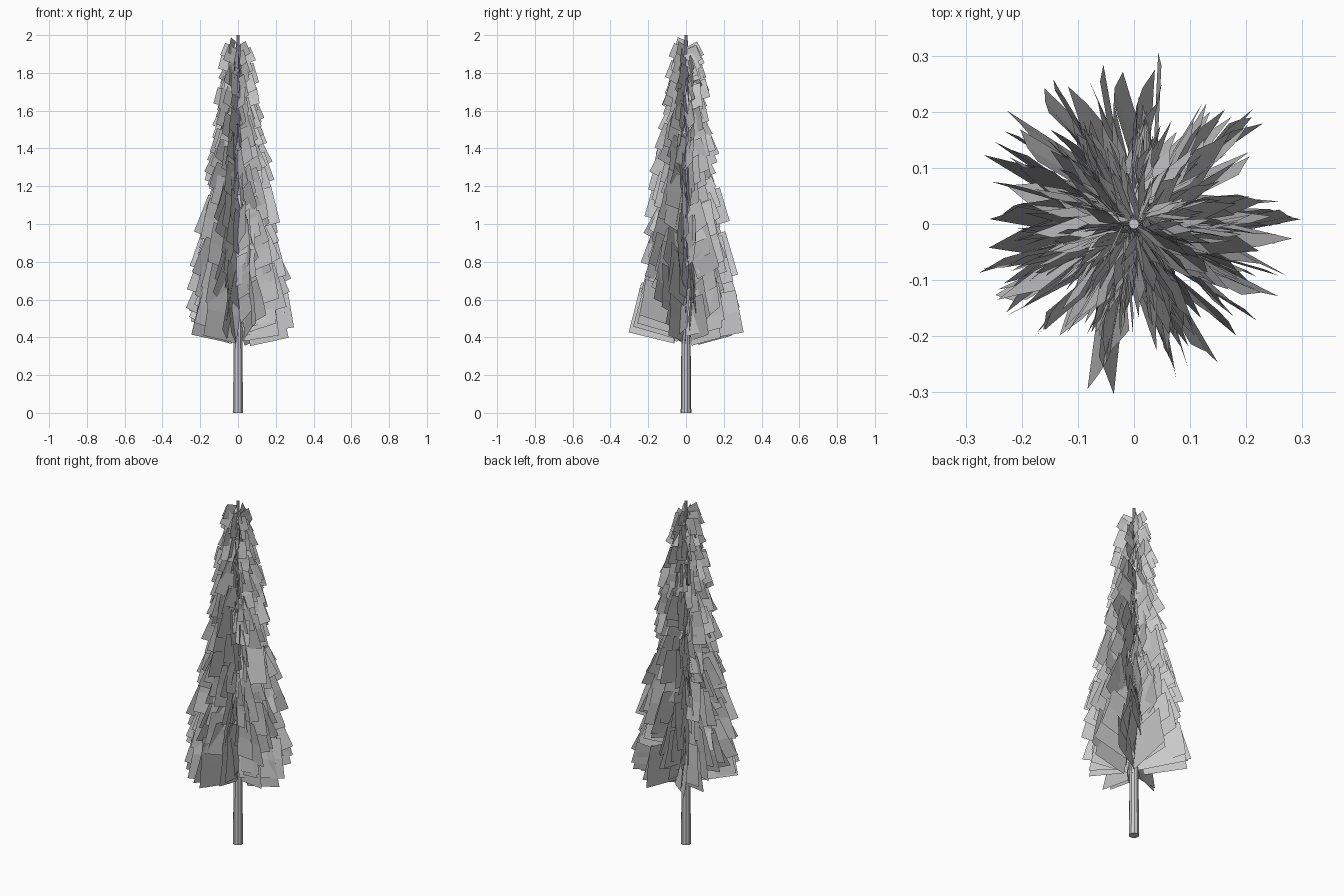
import bpy, bmesh, math, random
from mathutils import Vector

if "Cube" in bpy.data.objects:
    bpy.data.objects.remove(bpy.data.objects["Cube"])

random.seed(11)


def finish(bm, name):
    mesh = bpy.data.meshes.new(name)
    bm.to_mesh(mesh)
    bm.free()
    ob = bpy.data.objects.new(name, mesh)
    bpy.context.collection.objects.link(ob)
    return ob


# tapered trunk
bm = bmesh.new()
bmesh.ops.create_cone(bm, cap_ends=True, segments=10, radius1=0.028,
                      radius2=0.009, depth=2.0)
bmesh.ops.translate(bm, verts=bm.verts, vec=(0, 0, 1.0))
trunk = finish(bm, "trunk")
bpy.context.view_layer.objects.active = trunk
trunk.select_set(True)
bpy.ops.object.shade_smooth_by_angle()


def add_card(bm, angle, reach, z, length, tilt, lean, bend, shift):
    """Upright radial card: inner top corner by the trunk, outer low corner at (reach, z)."""
    out = Vector((math.cos(angle), math.sin(angle), 0))
    side = Vector((-out.y, out.x, 0))
    c, s = math.cos(tilt), math.sin(tilt)
    width = max(0.03, (reach - length * s) / c)
    rows = []
    for v in (0, 0.5, 1):              # bottom to top
        row = []
        for u in (0, 1):               # outer edge to inner edge
            r = reach - u * width * c - v * length * s
            h = z - u * width * s + v * length * c
            # the two diagonal corners swing sideways in opposite directions
            off = lean * length * (v - u) + bend * length * (v == 0.5) + shift * u
            row.append(bm.verts.new(out * r + side * off + Vector((0, 0, h))))
        rows.append(row)
    for a, b in zip(rows, rows[1:]):
        bm.faces.new((a[0], a[1], b[1], b[0]))


# foliage cards spiralling up the trunk, shrinking towards the tip
bm = bmesh.new()
count = 330
for i in range(count):
    f = i / (count - 1)
    z = 0.40 + 1.50 * f ** 1.05 + random.uniform(-0.02, 0.02)
    reach = min(0.30, 0.325 - 0.155 * (z - 0.4)) * random.uniform(0.72, 1.03)
    length = (0.29 - 0.14 * (z - 0.45)) * random.uniform(0.7, 1.05)
    length = min(length, 2.0 - z)
    tilt = math.radians(random.uniform(14, 28))
    # keep the lowest cards above the bare trunk
    if z < 0.5:
        tilt *= 0.6
    add_card(bm, i * 2.39996 + random.uniform(-0.3, 0.3), reach, z, length, tilt,
             random.uniform(-0.13, 0.13), random.uniform(-0.04, 0.04),
             random.uniform(-0.035, 0.035) * (1.2 - 0.7 * f))
finish(bm, "foliage")
